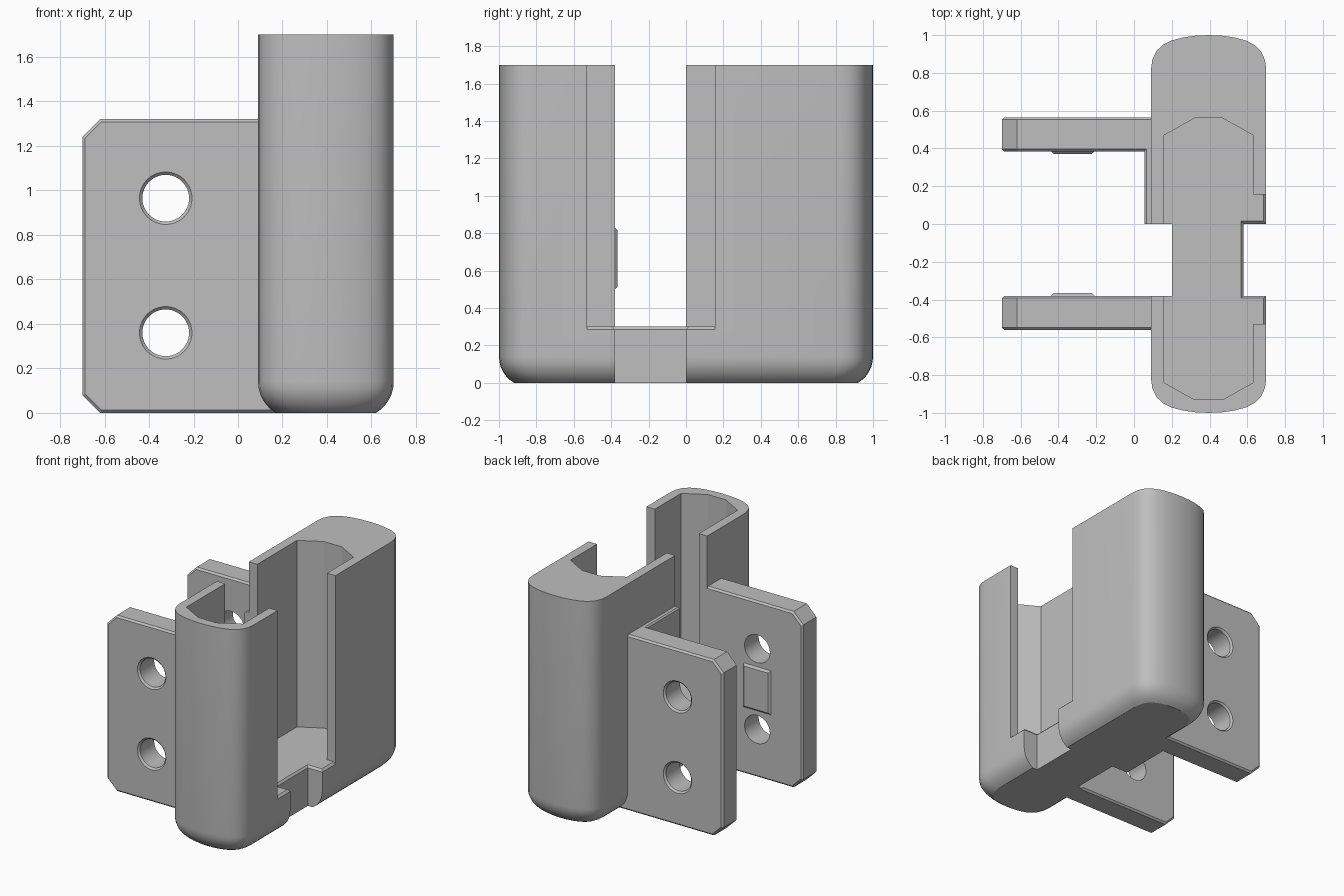
import bpy, bmesh, math

cube = bpy.data.objects.get("Cube")
if cube:
    bpy.data.objects.remove(cube, do_unlink=True)

grey = bpy.data.materials.new("mid_grey")
grey.use_nodes = True
grey.diffuse_color = (0.52, 0.52, 0.52, 1)
grey.node_tree.nodes["Principled BSDF"].inputs["Base Color"].default_value = (0.52, 0.52, 0.52, 1)


def loft(name, rings, bevel=0):
    """Closed solid through rings of 3D points; optionally chamfers the end rims."""
    bm = bmesh.new()
    loops = [[bm.verts.new(p) for p in ring] for ring in rings]
    n = len(loops[0])
    for a, b in zip(loops, loops[1:]):
        for i in range(n):
            j = (i + 1) % n
            bm.faces.new((a[i], a[j], b[j], b[i]))
    caps = [bm.faces.new(loops[0]), bm.faces.new(loops[-1])]
    bmesh.ops.recalc_face_normals(bm, faces=bm.faces)
    if bevel:
        rims = [e for f in caps for e in f.edges]
        bmesh.ops.bevel(bm, geom=rims, offset=bevel, segments=1, affect='EDGES')
    mesh = bpy.data.meshes.new(name)
    bm.to_mesh(mesh)
    bm.free()
    mesh.materials.append(grey)
    obj = bpy.data.objects.new(name, mesh)
    bpy.context.collection.objects.link(obj)
    return obj


def rect(x0, x1, y0, y1, z):
    return [(x0, y0, z), (x1, y0, z), (x1, y1, z), (x0, y1, z)]


def box(name, x0, x1, y0, y1, z0, z1, bevel=0):
    return loft(name, [rect(x0, x1, y0, y1, z0), rect(x0, x1, y0, y1, z1)], bevel)


def along_y(name, outline, y0, y1, bevel=0):
    return loft(name, [[(x, y, z) for x, z in outline] for y in (y0, y1)], bevel)


def combine(target, tool, operation):
    tool.hide_render = True
    mod = target.modifiers.new("combine", 'BOOLEAN')
    mod.operation = operation
    mod.solver = 'EXACT'
    mod.object = tool
    bpy.context.view_layer.objects.active = target
    bpy.ops.object.modifier_apply(modifier=mod.name)
    bpy.data.objects.remove(tool, do_unlink=True)


# Sleeve body: rounded plan, rounded lower edge
CX, HX = 0.395, 0.305
quarter = [(HX, 0.82), (0.298, 0.87), (0.277, 0.915), (0.243, 0.948),
           (0.2, 0.97), (0.14, 0.987), (0.07, 0.997), (0, 1)]
half = quarter + [(-x, y) for x, y in quarter[-2::-1]]
plan = half + [(-x, -y) for x, y in half]


def body_ring(inset, z):
    return [(CX + x * (1 - inset / HX), y * (1 - inset), z) for x, y in plan]


R = 0.1625
rings = []
for k in range(6, -1, -1):
    a = math.radians(59.5) * k / 6
    rings.append(body_ring(R * (1 - math.cos(a)), max(0, 0.14 - R * math.sin(a))))
rings.append(body_ring(0, 1.7))
holder = loft("holder_body", rings)

# Rib beside the rear tab
combine(holder, box("side_rib", 0.055, 0.2, -0.1, 0.45, 0, 1.32, 0.01), 'UNION')

# Mounting tabs with clipped corners, countersunk holes and raised pads
tab_outline = [(0.2, 0), (-0.62, 0), (-0.7, 0.08), (-0.7, 1.24), (-0.62, 1.32), (0.2, 1.32)]
HOLE_X = -0.325
for side, outer, inner in ((-1, -0.56, -0.38), (1, 0.565, 0.385)):
    tab = along_y("tab", tab_outline, outer, inner, 0.013)
    for hz in (0.36, 0.965):
        stations = [(outer + side * 0.02, 0.138), (outer - side * 0.013, 0.105),
                    (inner - side * 0.05, 0.105)]
        circles = [[(HOLE_X + r * math.cos(t * math.tau / 48), y, hz + r * math.sin(t * math.tau / 48))
                    for t in range(48)] for y, r in stations]
        combine(tab, loft("hole_cutter", circles), 'DIFFERENCE')
    pad_rings = []
    for y, w, h in ((inner + side * 0.03, 0.115, 0.165), (inner, 0.115, 0.165),
                    (inner - side * 0.015, 0.1, 0.15)):
        pad_rings.append([(HOLE_X + sx * w, y, 0.665 + sz * h)
                          for sx, sz in ((-1, -1), (1, -1), (1, 1), (-1, 1))])
    combine(tab, loft("pad", pad_rings), 'UNION')
    combine(holder, tab, 'UNION')

# Eight-sided pocket
pocket = [(0.63, 0.47), (0.47, 0.56), (0.32, 0.56), (0.16, 0.47),
          (0.16, -0.84), (0.32, -0.93), (0.47, -0.93), (0.63, -0.84)]
combine(holder, loft("pocket_cutter", [[(x, y, z) for x, y in pocket] for z in (0.3, 1.8)]), 'DIFFERENCE')

# Wide opening in the left wall, with a chamfered sill
combine(holder, box("opening_cutter", 0.5, 0.8, -0.53, 0.155, 0.3, 1.8), 'DIFFERENCE')
sill = [(0.685, 0.3), (0.7, 0.285), (0.72, 0.265), (0.72, 0.32), (0.685, 0.32)]
combine(holder, along_y("sill_cutter", sill, -0.53, 0.155), 'DIFFERENCE')

# Floor notch on the left, flared at its upper rim
notch = [rect(0.58, 0.8, -0.38, 0, -0.1), rect(0.58, 0.8, -0.38, 0, 0.285),
         rect(0.567, 0.8, -0.393, 0.015, 0.3), rect(0.567, 0.8, -0.393, 0.015, 0.32)]
combine(holder, loft("notch_cutter", notch), 'DIFFERENCE')

# Full-height slot between the tabs
combine(holder, box("slot_cutter", 0, 0.2, -0.38, 0, -0.1, 1.8), 'DIFFERENCE')

# Smooth the curved walls, keep the edges sharp
bpy.ops.object.select_all(action='DESELECT')
holder.select_set(True)
bpy.context.view_layer.objects.active = holder
bpy.ops.object.shade_smooth_by_angle(angle=math.radians(25))
